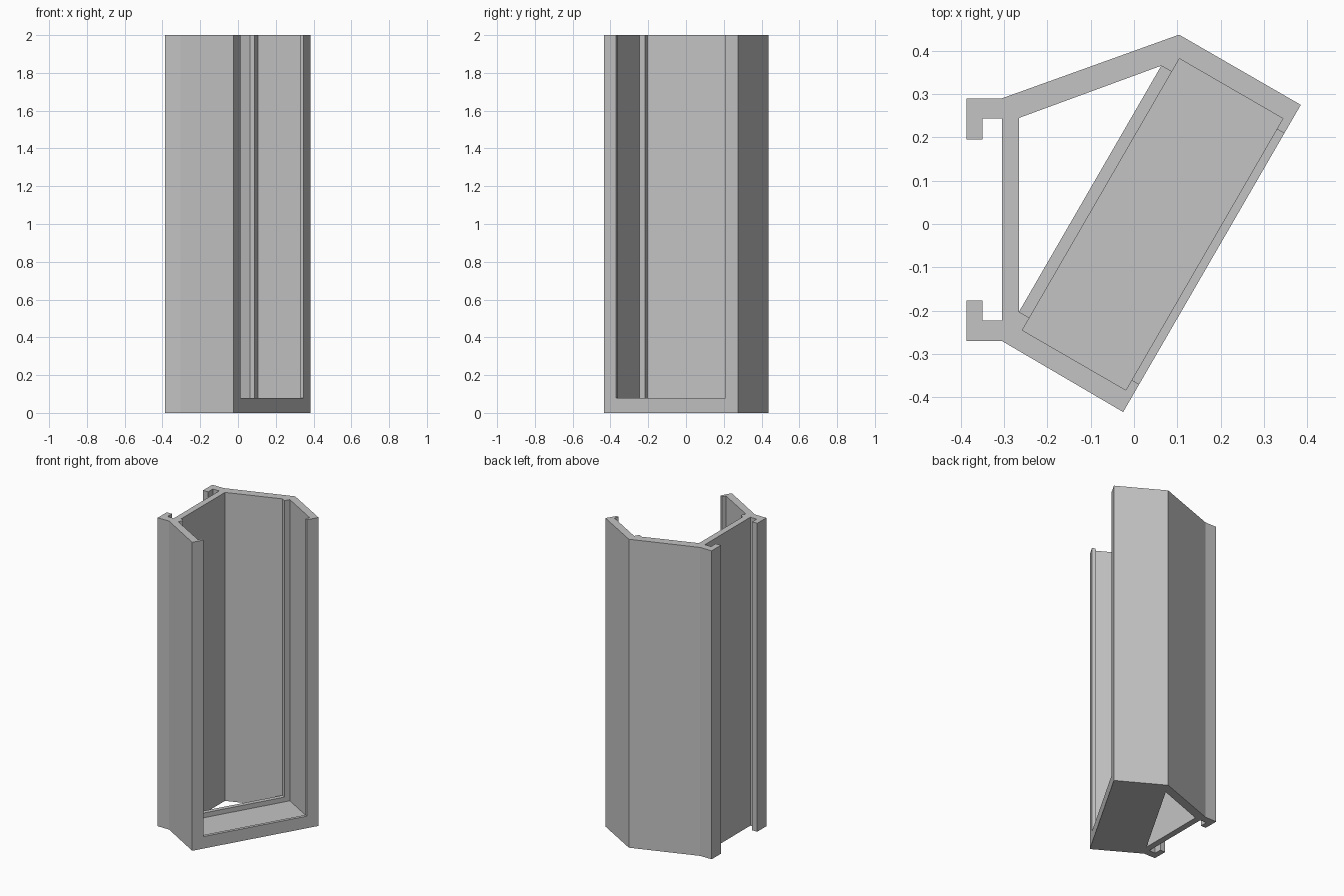
import bpy
import bmesh
from mathutils import Vector

cube = bpy.data.objects.get("Cube")
if cube:
    bpy.data.objects.remove(cube, do_unlink=True)

HEIGHT = 2.0
FLOOR = 0.047      # bottom of the slot
SILL = 0.078       # bottom edge of the window

grey = bpy.data.materials.new("light grey plastic")
grey.use_nodes = True
colour = (0.55, 0.55, 0.55, 1)
grey.diffuse_color = colour
grey.node_tree.nodes["Principled BSDF"].inputs["Base Color"].default_value = colour


def prism(name, outline, z0, z1):
    """Extrude a flat outline from z0 up to z1."""
    bm = bmesh.new()
    base = bm.faces.new([bm.verts.new((p[0], p[1], z0)) for p in outline])
    top = bmesh.ops.extrude_face_region(bm, geom=[base])["geom"]
    verts = [v for v in top if isinstance(v, bmesh.types.BMVert)]
    bmesh.ops.translate(bm, vec=(0, 0, z1 - z0), verts=verts)
    bmesh.ops.recalc_face_normals(bm, faces=bm.faces)
    mesh = bpy.data.meshes.new(name)
    bm.to_mesh(mesh)
    bm.free()
    mesh.materials.append(grey)
    obj = bpy.data.objects.new(name, mesh)
    bpy.context.collection.objects.link(obj)
    return obj


# Slanted front face: distance s along it, depth d behind it
corner, far_corner = Vector((-0.025, -0.434)), Vector((0.385, 0.275))
along = (far_corner - corner).normalized()
inward = Vector((-along.y, along.x))


def at(s, d):
    return corner + along * s + inward * d


# Outer housing with the two hooked rails on its flat side
body = prism("slot_housing", [
    (-0.387, 0.29), (-0.305, 0.29), (0.104, 0.437), far_corner, corner,
    (-0.305, -0.27), (-0.387, -0.27), (-0.387, -0.177), (-0.35, -0.177),
    (-0.35, -0.223), (-0.305, -0.223), (-0.305, 0.243), (-0.35, 0.243),
    (-0.35, 0.195), (-0.387, 0.195)], 0, HEIGHT)

# Triangular shaft, slot and window openings
back_top, back_low, shaft_corner = at(0.736, 0.324), at(0.08, 0.324), (-0.265, 0.245)
cutters = [
    prism("shaft_cutter", [back_top, shaft_corner, back_low], -0.1, HEIGHT + 0.1),
    prism("slot_cutter", [at(0.047, 0.02), at(0.771, 0.02),
                          at(0.771, 0.296), at(0.047, 0.296)], FLOOR, HEIGHT + 0.1),
    prism("window_cutter", [back_top, shaft_corner, back_low, at(0.08, 0.15),
                            at(0.074, 0.15), at(0.074, -0.05), at(0.743, -0.05),
                            at(0.743, 0.15), at(0.736, 0.15)], SILL, HEIGHT + 0.1),
]
for cutter in cutters:
    cutter.hide_render = True
    mod = body.modifiers.new(cutter.name, 'BOOLEAN')
    mod.operation = 'DIFFERENCE'
    mod.solver = 'EXACT'
    mod.object = cutter

# Bake the cuts and drop the helpers
depsgraph = bpy.context.evaluated_depsgraph_get()
result = bpy.data.meshes.new_from_object(body.evaluated_get(depsgraph))
body.modifiers.clear()
body.data = result
for cutter in cutters:
    bpy.data.objects.remove(cutter, do_unlink=True)
